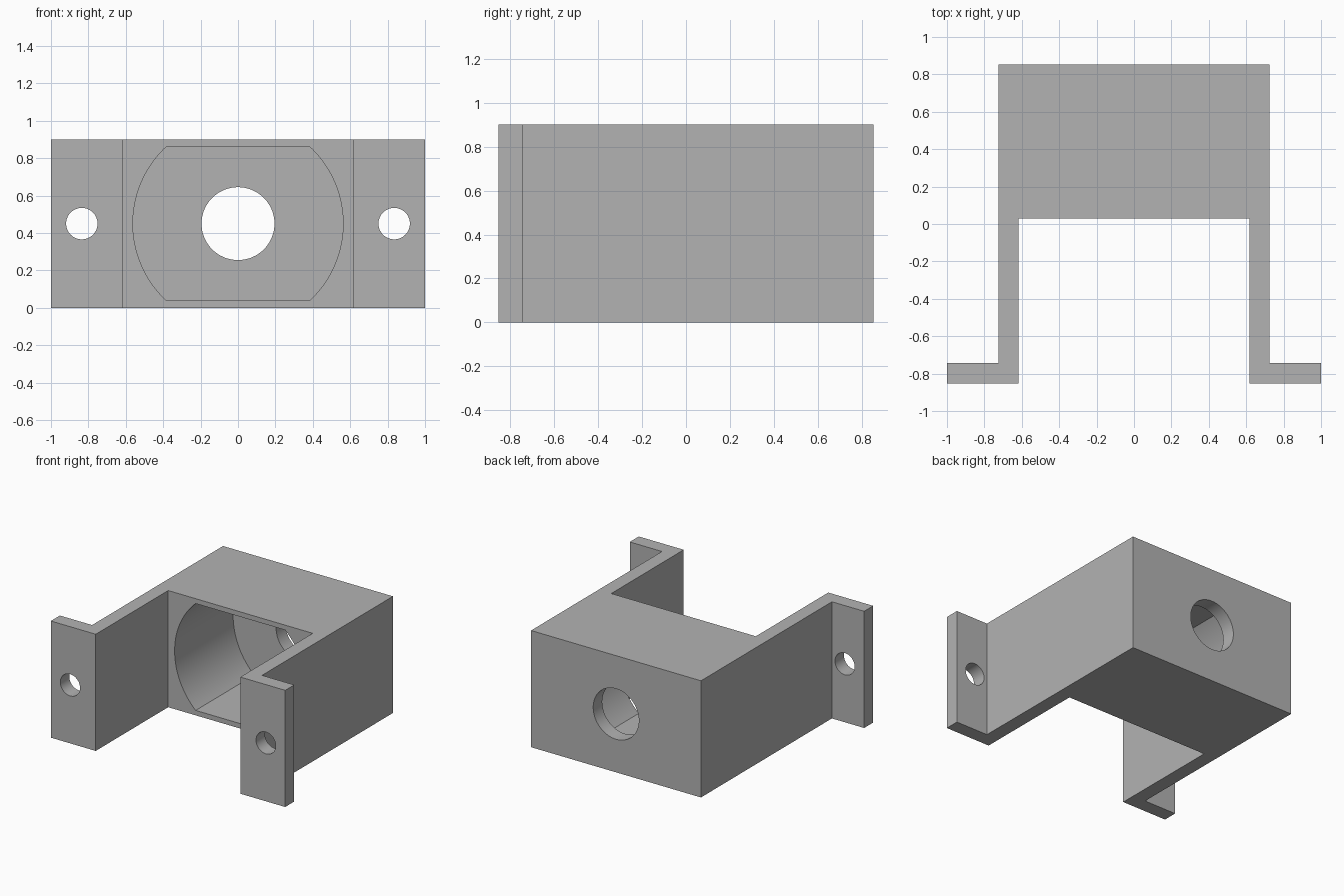
import bpy, bmesh, math
from mathutils import Vector

cube = bpy.data.objects.get("Cube")
if cube:
    bpy.data.objects.remove(cube, do_unlink=True)

HEIGHT, MID = 0.9, 0.45
BACK, FRONT = 0.853, -0.853
WALL = 0.11
OUTER, INNER = 0.725, 0.617
BLOCK_FRONT = 0.03

grey = bpy.data.materials.new("plain grey")
grey.use_nodes = True
colour = (0.45, 0.45, 0.45, 1)
grey.diffuse_color = colour
grey.node_tree.nodes["Principled BSDF"].inputs["Base Color"].default_value = colour


def prism(name, points, direction):
    """Extrude a closed outline along a direction."""
    bm = bmesh.new()
    face = bm.faces.new([bm.verts.new(p) for p in points])
    result = bmesh.ops.extrude_face_region(bm, geom=[face])
    moved = [v for v in result["geom"] if isinstance(v, bmesh.types.BMVert)]
    bmesh.ops.translate(bm, verts=moved, vec=Vector(direction))
    bmesh.ops.recalc_face_normals(bm, faces=bm.faces[:])
    mesh = bpy.data.meshes.new(name)
    bm.to_mesh(mesh)
    bm.free()
    mesh.materials.append(grey)
    obj = bpy.data.objects.new(name, mesh)
    bpy.context.collection.objects.link(obj)
    return obj


def arc(x, radius, y, start, end, steps):
    """Points on an arc facing the front."""
    angles = [start + (end - start) * i / steps for i in range(steps + 1)]
    return [(x + radius * math.cos(a), y, MID + radius * math.sin(a)) for a in angles]


def cut(body, cutter):
    cutter.hide_render = True
    mod = body.modifiers.new(cutter.name, "BOOLEAN")
    mod.operation = "DIFFERENCE"
    mod.solver = "EXACT"
    mod.object = cutter
    bpy.context.view_layer.objects.active = body
    bpy.ops.object.modifier_apply(modifier=mod.name)
    bpy.data.objects.remove(cutter, do_unlink=True)


def round_hole(body, name, x, radius, y, depth):
    points = arc(x, radius, y, 0, math.tau, 64)[:-1]
    cut(body, prism(name, points, (0, depth, 0)))


# Bracket body: block, side walls and mounting tabs in one outline
half = [(INNER, BLOCK_FRONT), (INNER, FRONT), (1, FRONT), (1, FRONT + WALL),
        (OUTER, FRONT + WALL), (OUTER, BACK)]
outline = half + [(-x, y) for x, y in reversed(half)]
bracket = prism("mounting_bracket", [(x, y, 0) for x, y in outline], (0, 0, HEIGHT))

# Round pocket with flat top and bottom
radius, flat = 0.562, 0.412
a = math.asin(flat / radius)
pocket = (arc(0, radius, BLOCK_FRONT - 0.05, -a, a, 40)
          + arc(0, radius, BLOCK_FRONT - 0.05, math.pi - a, math.pi + a, 40))
cut(bracket, prism("pocket_cutter", pocket, (0, BACK - WALL - BLOCK_FRONT + 0.05, 0)))

# Hole through the back wall and screw holes in the tabs
round_hole(bracket, "centre_hole_cutter", 0, 0.195, BACK - 0.3, 0.5)
for side in (-1, 1):
    round_hole(bracket, "screw_hole_cutter", side * 0.835, 0.084, FRONT - 0.1, 0.4)

bpy.ops.object.select_all(action="DESELECT")
bracket.select_set(True)
bpy.context.view_layer.objects.active = bracket
bpy.ops.object.shade_smooth_by_angle(angle=math.radians(30))
